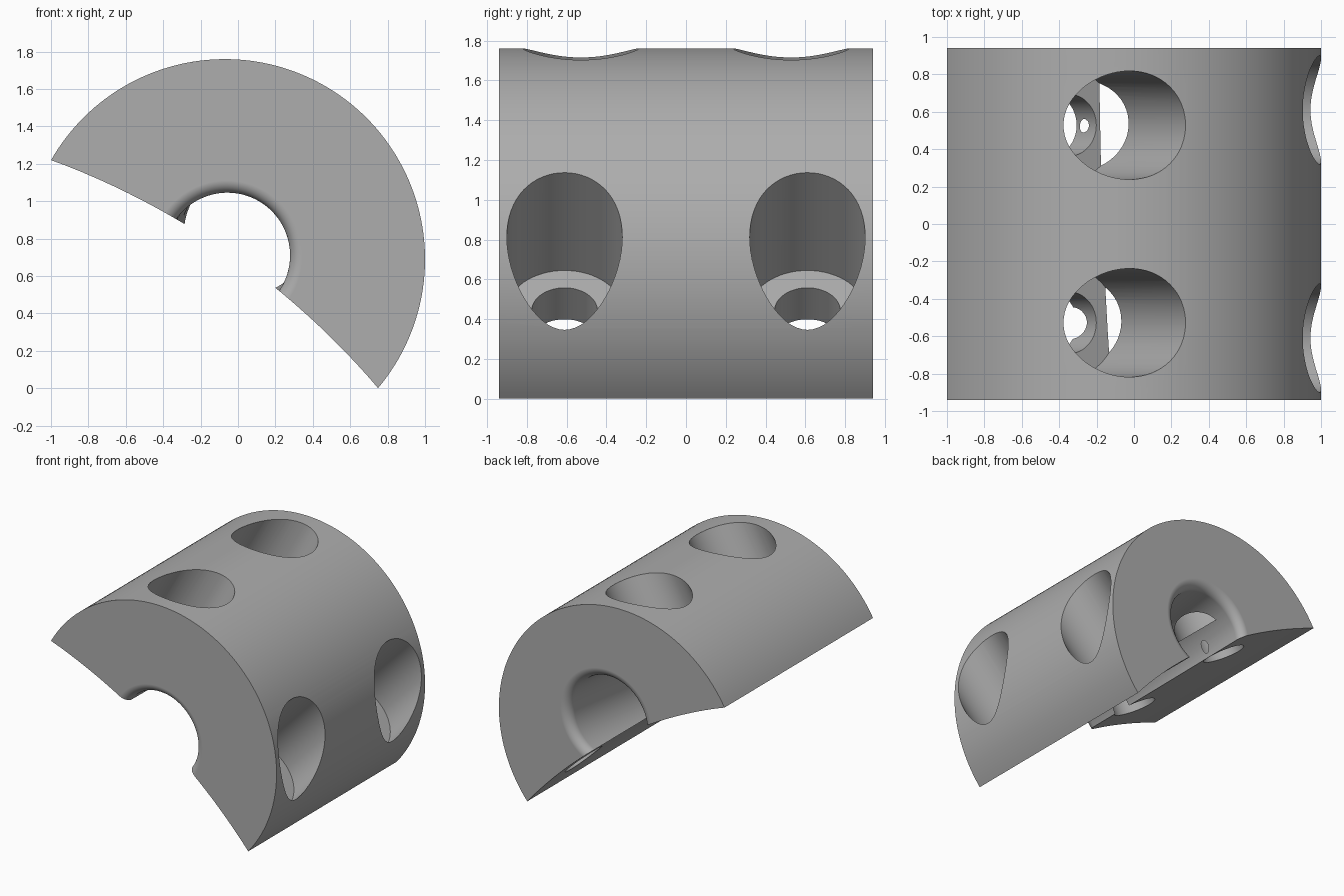
import bpy, bmesh, math
from mathutils import Vector, Matrix

if "Cube" in bpy.data.objects:
    bpy.data.objects.remove(bpy.data.objects["Cube"])

HALF = 0.94                              # half length along y
CX, CZ, R = -0.07, 0.69, 1.07            # outer round
BX, BZ, BR = -2.461, -2.738, 4.22        # large round the saddle face sits on
U, N = Vector((0.82, 0, -0.572)), Vector((0.572, 0, 0.82))   # across / away from saddle

grey = bpy.data.materials.new("grey")
grey.diffuse_color = (0.42, 0.42, 0.42, 1)
grey.use_nodes = True
grey.node_tree.nodes["Principled BSDF"].inputs["Base Color"].default_value = grey.diffuse_color


def loft(name, rings):
    """Closed tube with capped ends from rings of equal point count."""
    bm = bmesh.new()
    vs = [[bm.verts.new(p) for p in ring] for ring in rings]
    n = len(vs[0])
    for a, b in zip(vs, vs[1:]):
        for i in range(n):
            j = (i + 1) % n
            bm.faces.new((a[i], a[j], b[j], b[i]))
    bm.faces.new(vs[0])
    bm.faces.new(vs[-1])
    bmesh.ops.recalc_face_normals(bm, faces=bm.faces)
    me = bpy.data.meshes.new(name)
    bm.to_mesh(me)
    bm.free()
    ob = bpy.data.objects.new(name, me)
    bpy.context.collection.objects.link(ob)
    me.materials.append(grey)
    return ob


def arc(cx, cz, r, a0, a1, n):
    return [(cx + r * math.cos(a0 + (a1 - a0) * i / n),
             cz + r * math.sin(a0 + (a1 - a0) * i / n)) for i in range(n + 1)]


# Body: round top, saddle-shaped underside
right, left = (0.75, 0.0), (-1.0, 1.22)
outer = arc(CX, CZ, R, math.atan2(right[1] - CZ, right[0] - CX),
            math.atan2(left[1] - CZ, left[0] - CX), 96)
under = arc(BX, BZ, BR, math.atan2(left[1] - BZ, left[0] - BX),
            math.atan2(right[1] - BZ, right[0] - BX), 24)
outline = outer + under[1:-1]
body = loft("saddle_block", [[(x, y, z) for x, z in outline] for y in (-HALF, HALF)])

# Slanted bore with rounded mouths
BORE, FIL = 0.335, 0.07
half_profile = [(HALF + 0.1, BORE + FIL)]
for i in range(9):
    a = math.pi / 2 * i / 8
    half_profile.append((HALF - FIL * (1 - math.cos(a)), BORE + FIL * (1 - math.sin(a))))
profile = [(-y, r) for y, r in half_profile] + half_profile[::-1]
rings = []
for y, r in profile:
    c = Vector((CX, y, CZ)) + N * (0.105 + 0.092 * y) + U * (0.006 + 0.008 * y)
    rings.append([c + U * r * math.cos(k * math.tau / 96) + N * r * math.sin(k * math.tau / 96)
                  for k in range(96)])
cutters = [loft("bore_cutter", rings)]


# Counterbored screw holes, square to the saddle face
def hole(name, tilt, y, r, d0, d1):
    d = Vector((math.sin(tilt), 0, math.cos(tilt)))
    s = Vector((math.cos(tilt), 0, -math.sin(tilt)))
    c = Vector((BX, y, BZ))
    return loft(name, [[c + d * t + s * r * math.cos(k * math.tau / 64)
                        + Vector((0, r * math.sin(k * math.tau / 64), 0))
                        for k in range(64)] for t in (d0, d1)])


for deg, y in ((28.46, 0.528), (44.2, 0.61)):
    for side in (-1, 1):
        cutters.append(hole("screw_head_cutter", math.radians(deg), side * y, 0.29, 4.437, 6))
        cutters.append(hole("screw_hole_cutter", math.radians(deg), side * y, 0.165, 4.0, 4.6))

# Cut everything out of the block
bpy.context.view_layer.objects.active = body
body.select_set(True)
for c in cutters:
    m = body.modifiers.new("cut", 'BOOLEAN')
    m.operation, m.solver, m.object = 'DIFFERENCE', 'EXACT', c
    bpy.ops.object.modifier_apply(modifier=m.name)
for c in cutters:
    bpy.data.objects.remove(c)

bpy.ops.object.shade_smooth_by_angle(angle=math.radians(30))
w = body.modifiers.new("even_shading", 'WEIGHTED_NORMAL')
w.keep_sharp = True
